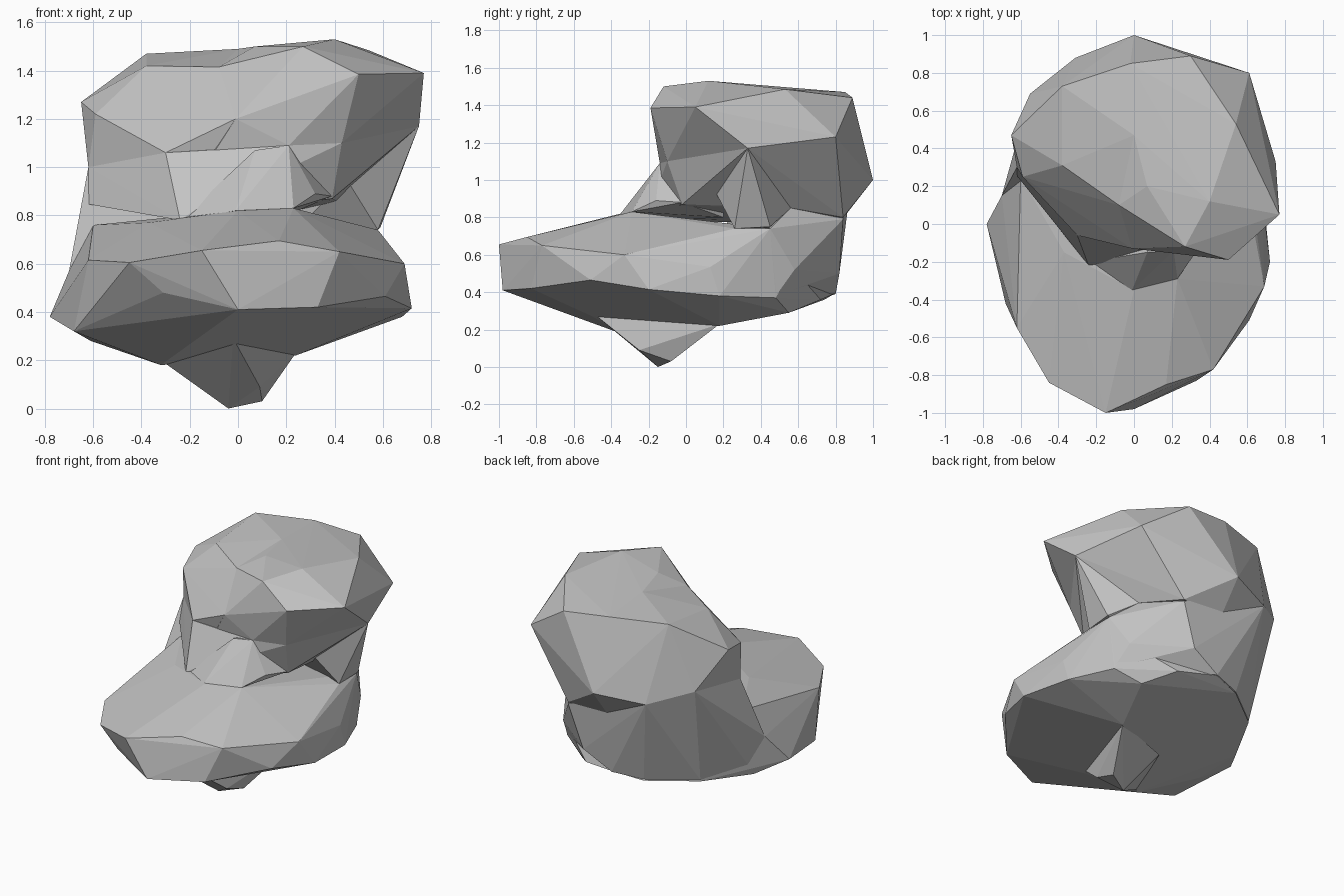
import bpy
import bmesh

# Remove the default object if the scene has it
default_object = bpy.data.objects.get("Cube")
if default_object is not None:
    bpy.data.objects.remove(default_object, do_unlink=True)

# One plain stone colour for the whole boulder
stone_grey = bpy.data.materials.new("stone_grey")
stone_grey.use_nodes = True
stone_colour = (0.55, 0.55, 0.55, 1)
stone_grey.diffuse_color = stone_colour
stone_shader = next(node for node in stone_grey.node_tree.nodes
                    if node.type == "BSDF_PRINCIPLED")
stone_shader.inputs["Base Color"].default_value = stone_colour


def make_chunk(name, *corner_groups):
    """Build one flat-faced convex chunk of rock stretched over its corners."""
    mesh = bpy.data.meshes.new(name)
    builder = bmesh.new()
    for group in corner_groups:
        for corner in group:
            builder.verts.new(corner)
    hull = bmesh.ops.convex_hull(builder, input=builder.verts[:])
    # Corners that ended up inside the chunk are not needed
    leftovers = [item for item in hull["geom_interior"] + hull["geom_unused"]
                 if isinstance(item, bmesh.types.BMVert) and item.is_valid]
    bmesh.ops.delete(builder, geom=list(set(leftovers)), context="VERTS")
    bmesh.ops.recalc_face_normals(builder, faces=builder.faces[:])
    builder.to_mesh(mesh)
    builder.free()
    mesh.materials.append(stone_grey)
    chunk = bpy.data.objects.new(name, mesh)
    bpy.context.scene.collection.objects.link(chunk)
    return chunk


# Broad foot slab: upper rim, lower rim, raised deck and shallow belly
slab_upper_rim = [
    (-.62, -.55, .615), (-.45, -.84, .605), (-.15, -1, .655), (.17, -.85, .695),
    (.42, -.77, .65), (.69, -.33, .6), (.68, .13, .535), (.52, .57, .53)]
slab_lower_rim = [
    (-.78, 0, .38), (-.68, -.42, .32), (-.31, -.85, .48), (0, -.98, .41),
    (.33, -.83, .42), (.61, -.51, .465), (.72, -.2, .415), (.68, .18, .38),
    (.56, .48, .37), (.25, .72, .36), (0, .79, .39), (-.2, .74, .36),
    (-.48, .53, .35), (-.65, .2, .32)]
slab_deck = [
    (-.37, -.15, .77), (0, -.35, .82), (.23, -.29, .83), (.58, .26, .74),
    (.58, .45, .74), (-.7, .15, .57), (-.6, .25, .76)]
slab_belly = [
    (-.61, -.1, .28), (-.32, -.35, .18), (-.02, -.5, .27),
    (.24, .18, .22), (.4, .55, .29)]
foot_slab = make_chunk("foot_slab", slab_upper_rim, slab_lower_rim,
                       slab_deck, slab_belly)

# Pointed lump beneath the slab
bottom_point = make_chunk("bottom_point", [
    (-.04, -.15, 0), (.1, -.08, .03), (.09, -.25, .09), (-.32, -.35, .2),
    (-.02, -.5, .29), (.24, .18, .23), (-.17, .04, .22)])

# Bulging ring of corners shared by the waist and the crown
left_shoulder = [(-.3, -.06, 1.06), (-.31, .88, .96), (-.55, .69, 1.04),
                 (-.62, .3, 1)]
right_shoulder = [(.21, -.14, 1.09), (.43, -.1, 1.1), (.75, .33, 1.17),
                  (.61, .8, 1.23)]
back_bulge = (0, 1, 1)

# Waist narrowing below the shoulders
waist = make_chunk("waist", left_shoulder, right_shoulder, [
    back_bulge, (-.64, .28, .85), (-.24, -.22, .78), (.39, -.02, .87),
    (.43, .56, .85), (.3, .84, .8), (0, .82, .77)])

# Rib propping up the right shoulder, beside the hollow
side_rib = make_chunk("side_rib", [
    (.75, .33, 1.17), (.58, .26, .74), (.59, .45, .75), (.45, .15, .95),
    (.43, .56, .85), (.2, .4, 1), (.2, .4, .7)])

# Steep heel carrying the back and left side down to the lower rim
back_heel = make_chunk("back_heel", [
    (-.31, .88, .96), (-.55, .69, 1.04), (-.62, .3, 1), (-.64, .28, .85),
    (-.7, .15, .57), (-.65, .2, .33), (-.48, .53, .36), (-.2, .74, .37),
    (0, .8, .39), (0, .82, .77), (.3, .84, .79), (.2, .82, .5),
    (.43, .56, .85), (.58, .45, .74), (.52, .58, .52), (.56, .48, .38)])

# Crown in two halves that meet in a shallow valley across the top
valley = [(-.08, .1, 1.415), (0, .47, 1.49), (-.02, .85, 1.47),
          (-.01, -.13, 1.2), back_bulge]
crown_left = make_chunk("crown_left", left_shoulder, valley, [
    (-.38, .73, 1.47), (-.65, .47, 1.27), (-.59, .25, 1.22),
    (-.38, .31, 1.42), (0, -.1, 1.07)])
crown_right = make_chunk("crown_right", right_shoulder, valley, [
    (.07, .2, 1.5), (.27, -.12, 1.5), (.5, -.19, 1.385), (.77, .05, 1.39),
    (.4, .12, 1.53), (.54, .53, 1.485), (.3, .89, 1.44), (-.1, -.09, 1.06)])

# Small wedge leaning against the front of the waist
front_wedge = make_chunk("front_wedge", [
    (.07, -.15, 1.07), (.21, -.14, 1.09), (-.01, -.35, .82), (.23, -.29, .83),
    (.32, -.16, .89), (.39, -.02, .88), (-.24, -.2, .78), (.2, .2, .8),
    (.2, .2, 1.05)])

# Fuse all chunks into one solid boulder
boulder = foot_slab
boulder.name = "boulder"
additions = (bottom_point, waist, side_rib, back_heel, crown_left,
             crown_right, front_wedge)
for chunk in additions:
    fuse = boulder.modifiers.new("fuse_" + chunk.name, "BOOLEAN")
    fuse.operation = "UNION"
    fuse.solver = "EXACT"
    fuse.object = chunk

# Keep the fused surface, then drop the separate chunks
bpy.context.view_layer.update()
evaluated = boulder.evaluated_get(bpy.context.evaluated_depsgraph_get())
fused_mesh = bpy.data.meshes.new_from_object(evaluated)
boulder.modifiers.clear()
boulder.data = fused_mesh
for chunk in additions:
    bpy.data.objects.remove(chunk, do_unlink=True)

# Crisp flat facets all over
for face in boulder.data.polygons:
    face.use_smooth = False
    face.material_index = 0
